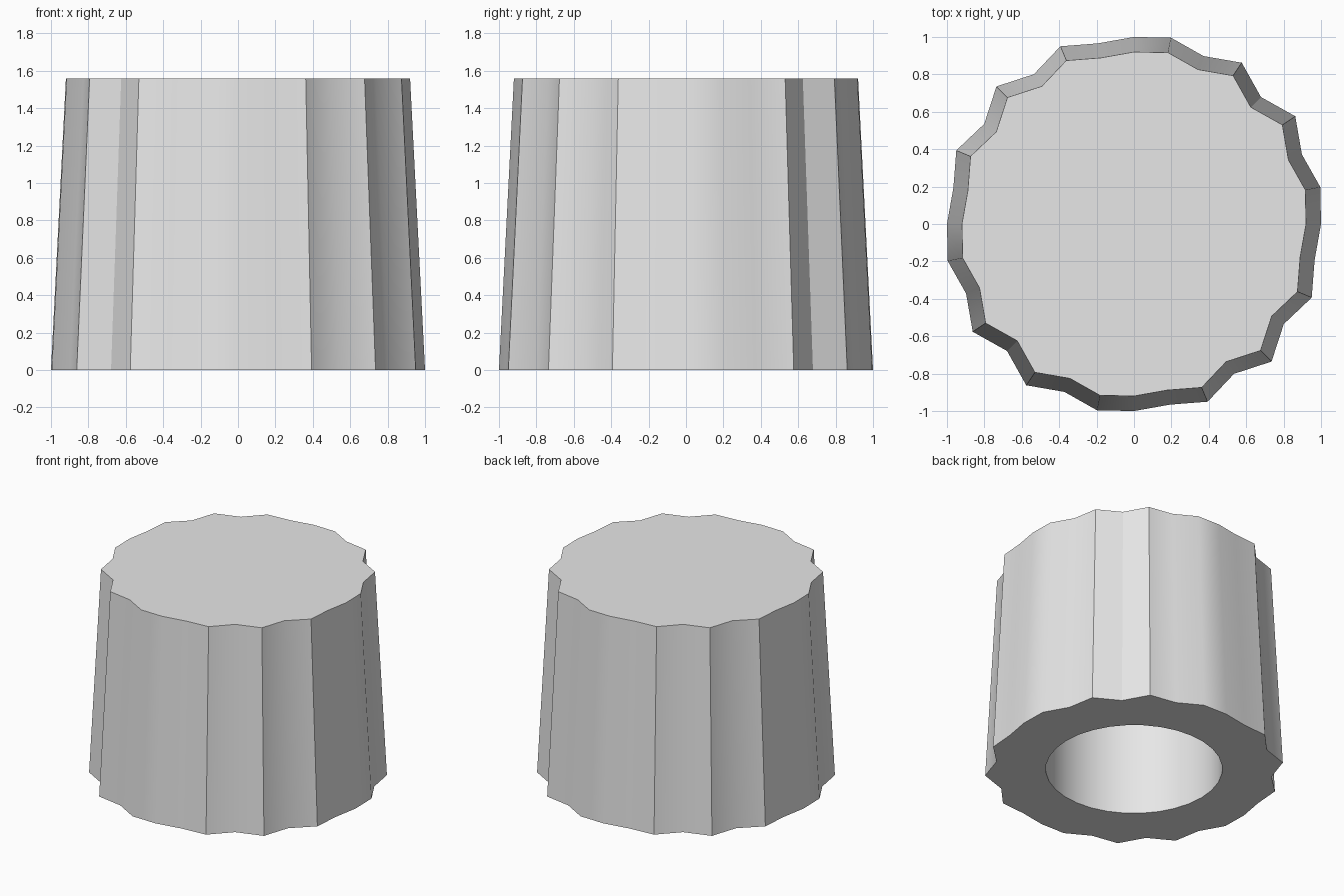
import bpy
import bmesh
from math import sin, cos, pi, radians

default = bpy.data.objects.get("Cube")
if default:
    bpy.data.objects.remove(default, do_unlink=True)

SIDES = 32
RIPPLES = 14
RIPPLE_DEPTH = 0.04
HEIGHT = 1.56
BASE_RADIUS, TOP_RADIUS = 1.0, 0.92
BORE_RADIUS, BORE_DEPTH = 0.615, 1.25

# Plain grey material
grey = bpy.data.materials.new("light_grey")
grey.use_nodes = True
colour = (0.8, 0.8, 0.8, 1)
grey.diffuse_color = colour
grey.node_tree.nodes["Principled BSDF"].inputs["Base Color"].default_value = colour

bm = bmesh.new()


def ring(radius, z, ripple=0):
    """Circle of vertices, optionally with a rippled radius."""
    verts = []
    for i in range(SIDES):
        a = 2 * pi * i / SIDES
        r = radius * (1 + ripple * sin(RIPPLES * a))
        verts.append(bm.verts.new((r * cos(a), r * sin(a), z)))
    return verts


def bridge(a, b):
    """Join two rings with a band of quads."""
    for i in range(SIDES):
        j = (i + 1) % SIDES
        bm.faces.new((a[i], a[j], b[j], b[i]))


# Fluted tapering skirt, flat top, bottom rim and blind bore
outer_base = ring(BASE_RADIUS, 0, RIPPLE_DEPTH)
outer_top = ring(TOP_RADIUS, HEIGHT, RIPPLE_DEPTH)
bore_base = ring(BORE_RADIUS, 0)
bore_end = ring(BORE_RADIUS, BORE_DEPTH)

bridge(outer_base, outer_top)
bm.faces.new(outer_top)
bridge(bore_base, outer_base)
bridge(bore_end, bore_base)
bm.faces.new(list(reversed(bore_end)))
bmesh.ops.recalc_face_normals(bm, faces=bm.faces)

mesh = bpy.data.meshes.new("fluted_knob")
bm.to_mesh(mesh)
bm.free()
mesh.materials.append(grey)

knob = bpy.data.objects.new("fluted_knob", mesh)
bpy.context.collection.objects.link(knob)

# Smooth shading that keeps the flute ridges and rims sharp
bpy.ops.object.select_all(action="DESELECT")
knob.select_set(True)
bpy.context.view_layer.objects.active = knob
bpy.ops.object.shade_smooth_by_angle(angle=radians(30))
